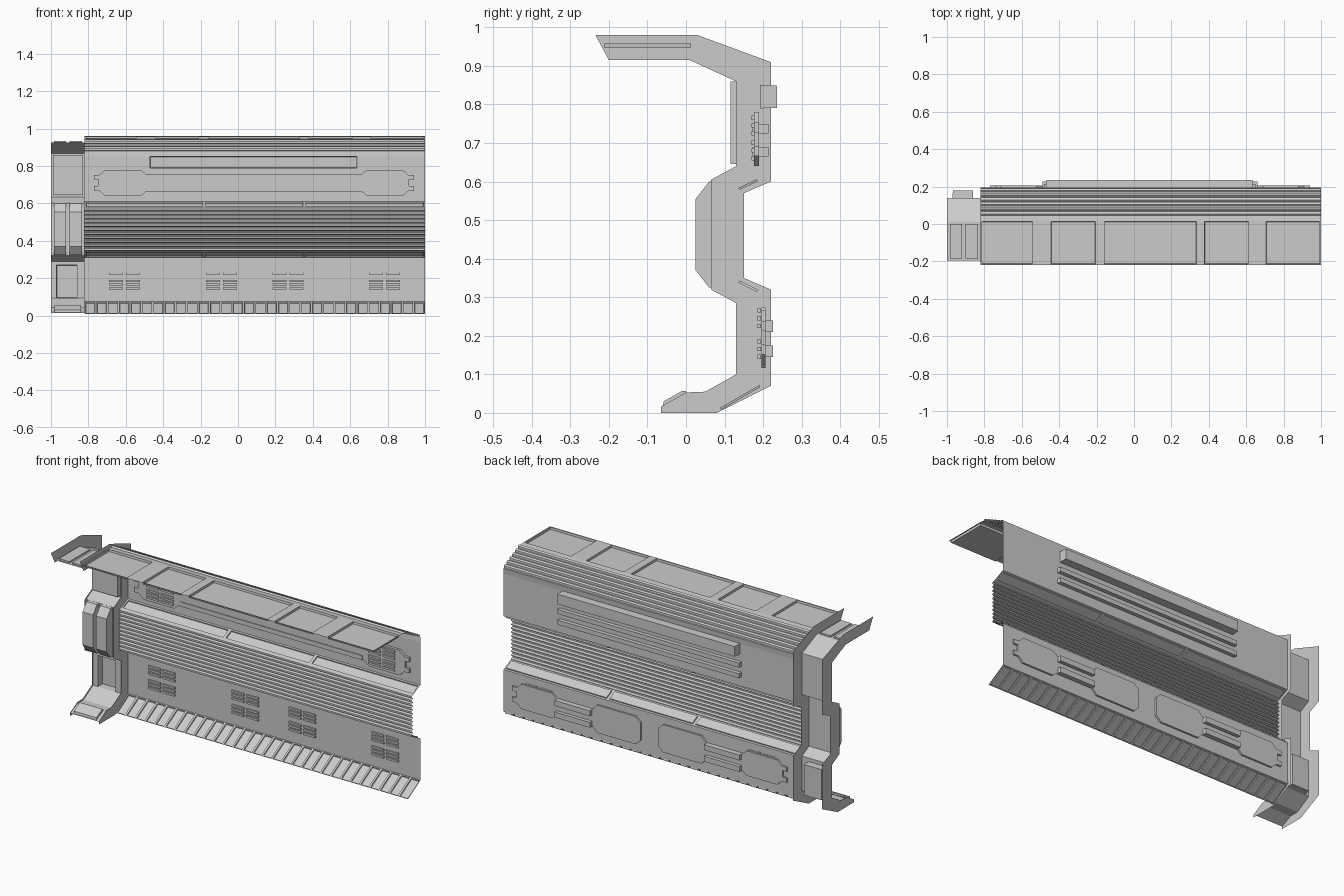
import bpy, bmesh
from mathutils import Vector

if "Cube" in bpy.data.objects:
    bpy.data.objects.remove(bpy.data.objects["Cube"])

X0, X1, XL = -0.82, 1.0, -1.0


def finish(bm, name):
    me = bpy.data.meshes.new(name)
    bm.to_mesh(me)
    bm.free()
    ob = bpy.data.objects.new(name, me)
    bpy.context.collection.objects.link(ob)
    return ob


def sheet(name, prof, xs, pockets=(), margin=0.0, depth=0.0):
    """Open sheet: (y, z) profile swept along x splits; pockets(i, j) are pushed in or out."""
    bm = bmesh.new()
    g = [[bm.verts.new((x, y, z)) for y, z in prof] for x in xs]
    picked = []
    for i in range(len(xs) - 1):
        for j in range(len(prof) - 1):
            f = bm.faces.new((g[i][j], g[i + 1][j], g[i + 1][j + 1], g[i][j + 1]))
            if (i, j) in pockets:
                picked.append(f)
    bm.normal_update()
    if picked:
        if margin:
            bmesh.ops.inset_individual(bm, faces=picked, thickness=margin, depth=0)
        bmesh.ops.inset_individual(bm, faces=picked, thickness=0.002, depth=depth)
    return finish(bm, name)


def prism(name, pts, vec):
    """Closed solid: polygon of 3D points extruded along vec."""
    bm = bmesh.new()
    f = bm.faces.new([bm.verts.new(p) for p in pts])
    r = bmesh.ops.extrude_face_region(bm, geom=[f], use_keep_orig=True)
    bmesh.ops.translate(bm, vec=vec, verts=[v for v in r["geom"] if isinstance(v, bmesh.types.BMVert)])
    bmesh.ops.recalc_face_normals(bm, faces=bm.faces)
    return finish(bm, name)


def box(name, x, y, z):
    return prism(name, [(x[0], y[0], z[0]), (x[1], y[0], z[0]), (x[1], y[0], z[1]), (x[0], y[0], z[1])],
                 (0, y[1] - y[0], 0))


def ribbed(a, b, n, d):
    """Profile from a to b carrying n raised ribs of signed height d."""
    a, b = Vector(a), Vector(b)
    t = (b - a).normalized()
    off = Vector((-t.y, t.x)) * d
    pts = []
    for i in range(n):
        for u, k in ((0, 0), (0.2, 1), (0.65, 1), (0.85, 0)):
            pts.append(tuple(a + (b - a) * (i + u) / n + off * k))
    return pts + [tuple(b)]


# roof flap with five sunken panels
roof_x = [X0, -0.535, -0.45, -0.2, -0.165, 0.34, 0.37, 0.62, 0.70, X1]
sheet("roof_flap", [(-0.22, 0.958), (0.02, 0.958), (0.045, 0.955)], roof_x,
      {(i, 0) for i in (0, 2, 4, 6, 8)}, 0.01, -0.012)
# stepped eave
sheet("ribbed_eave", ribbed((0.045, 0.955), (0.195, 0.88), 6, 0.01), [X0, X1])
# upper wall with long box pushed out of the back
sheet("upper_wall", [(0.195, 0.88), (0.192, 0.85), (0.192, 0.79), (0.192, 0.61)], [X0, -0.47, 0.635, X1],
      {(1, 1)}, 0, 0.044)
# sloped ledges with sunken strips, above and below the corrugation
ledge_x = [X0, -0.18, 0.355, X1]
ledges = {(0, 0), (1, 0), (2, 0)}
sheet("upper_ledge", [(0.192, 0.61), (0.128, 0.58)], ledge_x, ledges, 0.012, 0.006)
sheet("corrugated_middle", ribbed((0.128, 0.58), (0.128, 0.342), 11, -0.014), [X0, X1])
sheet("lower_ledge", [(0.128, 0.342), (0.192, 0.31)], ledge_x, ledges, 0.012, 0.006)
# lower wall and tiled skirt
sheet("lower_wall", [(0.192, 0.31), (0.195, 0.075)], [X0, X1])
N = 30
sheet("tiled_skirt", [(0.195, 0.075), (0.083, 0.01)], [X0 + (X1 - X0) * i / N for i in range(N + 1)],
      {(i, 0) for i in range(N)}, 0.008, 0.006)

# raised plates: half outline (x, half height), mirrored in z, then in x about 0.085
TAB = [(0.915, 0.018), (0.94, 0.018), (0.94, 0.043), (0.91, 0.043), (0.88, 0.07), (0.69, 0.07), (0.66, 0.045)]
INNER = [(0.44, 0.045), (0.41, 0.078), (0.17, 0.078), (0.14, 0.05)]


def mir(x):
    return 0.17 - x


def plate(name, half, zc, y0, y1):
    loop = half + [(x, -h) for x, h in reversed(half)]
    return prism(name, [(x, y0, zc + h) for x, h in loop], (0, y1 - y0, 0))


plate("lower_plate_right", TAB + INNER, 0.195, 0.196, 0.206)
plate("lower_plate_left", [(mir(x), h) for x, h in TAB + INNER], 0.195, 0.196, 0.206)
plate("upper_plate", TAB + [(mir(x), h) for x, h in reversed(TAB)], 0.71, 0.176, 0.19)

# horizontal bars
for k, z in enumerate((0.665, 0.725)):
    box(f"upper_bar_{k}", (-0.48, 0.65), (0.172, 0.214), (z, z + 0.025))
for k, z in enumerate((0.145, 0.21)):
    box(f"lower_bar_right_{k}", (0.44, 0.66), (0.2, 0.226), (z, z + 0.03))
    box(f"lower_bar_left_{k}", (mir(0.66), mir(0.44)), (0.2, 0.226), (z, z + 0.03))


# vent slats, two columns each
def vent(name, x, rows, y):
    for c in (0, 1):
        for r, z in enumerate(rows):
            box(f"{name}_{c}_{r}", (x + c * 0.09, x + c * 0.09 + 0.075), y, (z, z + 0.011))


for k, x in enumerate((-0.69, -0.17, 0.185, 0.70)):
    vent(f"lower_vent_{k}", x, (0.14, 0.16, 0.18, 0.22, 0.24, 0.26), (0.185, 0.194))
for k, x in enumerate((-0.69, 0.69)):
    vent(f"upper_vent_{k}", x, (0.655, 0.675, 0.695, 0.72, 0.74, 0.76), (0.17, 0.178))

# end column: two thin profile flanges
OUT = [(-0.235, 0.98), (0.03, 0.98), (0.22, 0.91), (0.22, 0.6), (0.15, 0.57), (0.15, 0.35),
       (0.22, 0.32), (0.22, 0.07), (0.08, 0), (0, 0), (-0.065, 0)]
INN = [(-0.2, 0.915), (0.01, 0.915), (0.13, 0.86), (0.13, 0.64), (0.065, 0.605), (0.065, 0.32),
       (0.13, 0.285), (0.13, 0.1), (0.05, 0.055), (0, 0.053), (-0.065, 0.016)]
for name, x in (("inner_flange", X0), ("outer_flange", XL)):
    bm = bmesh.new()
    a = [bm.verts.new((x, y, z)) for y, z in OUT]
    b = [bm.verts.new((x, y, z)) for y, z in INN]
    for i in range(len(a) - 1):
        bm.faces.new((a[i], a[i + 1], b[i + 1], b[i]))
    finish(bm, name)

# column web between the flanges with a deep lower pocket
web = [(-0.195, 0.925), (0.01, 0.925), (0.14, 0.868), (0.14, 0.635), (0.078, 0.602), (0.078, 0.322),
       (0.14, 0.29), (0.14, 0.27), (0.14, 0.095), (0.055, 0.045), (0, 0.045), (-0.062, 0.014)]
sheet("column_web", web, [XL, -0.97, -0.86, X0], {(1, 7)}, 0, 0.04)


# column pads
def pad(name, x0, x1, prof):
    return prism(name, [(x0, y, z) for y, z in prof], (x1 - x0, 0, 0))


pad("column_upper_pad", -0.99, -0.83, [(0.139, 0.86), (0.115, 0.86), (0.115, 0.645), (0.139, 0.645)])
for k, x in enumerate((-0.985, -0.9)):
    pad(f"column_blade_{k}", x, x + 0.065,
        [(0.077, 0.602), (0.06, 0.6), (0.025, 0.555), (0.025, 0.37), (0.06, 0.325), (0.077, 0.325)])
    pad(f"column_arm_block_{k}", x, x + 0.065, [(-0.185, 0.926), (0.0, 0.926), (0.0, 0.935), (-0.185, 0.935)])
pad("column_foot_pad", -0.98, -0.84, [(-0.06, 0.016), (-0.058, 0.03), (-0.01, 0.057), (0, 0.057), (0, 0.046)])
